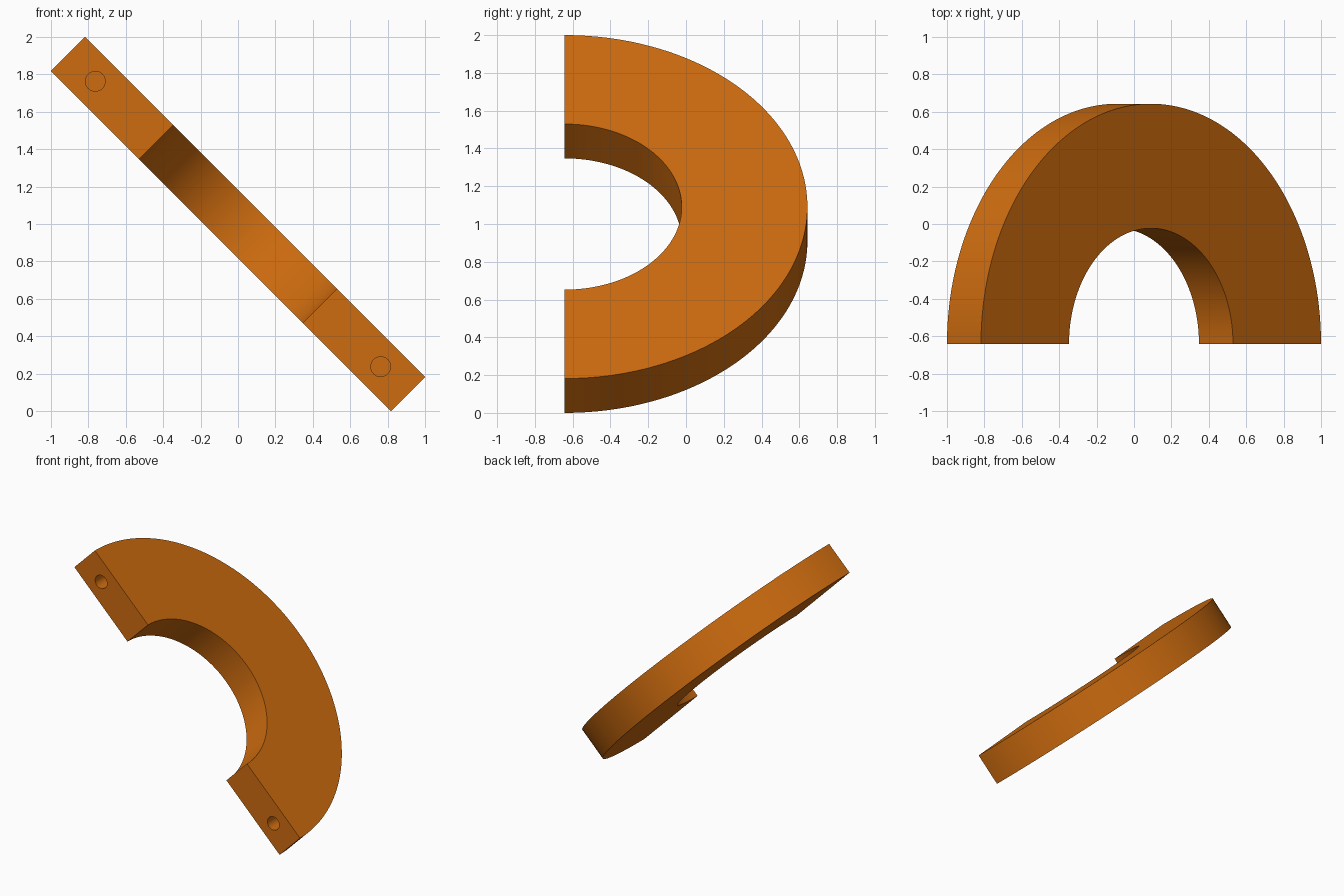
import bpy, bmesh, math
from mathutils import Matrix, Vector

if "Cube" in bpy.data.objects:
    bpy.data.objects.remove(bpy.data.objects["Cube"], do_unlink=True)

THICK = 0.2571      # plate thickness
R_OUT = 1.2856      # outer radius
R_IN = 0.62         # inner radius
HOLE_R = 0.053      # blind hole radius
HOLE_X = 1.079      # hole distance from the ring centre
HOLE_DEPTH = 0.3
SEGS = 96

# Orange material
orange = bpy.data.materials.new("orange")
orange.use_nodes = True
color = (0.61, 0.149, 0.0048, 1)
orange.diffuse_color = color
orange.node_tree.nodes["Principled BSDF"].inputs["Base Color"].default_value = color


def make_object(name, bm):
    bmesh.ops.recalc_face_normals(bm, faces=bm.faces)
    mesh = bpy.data.meshes.new(name)
    bm.to_mesh(mesh)
    bm.free()
    mesh.materials.append(orange)
    obj = bpy.data.objects.new(name, mesh)
    bpy.context.collection.objects.link(obj)
    return obj


# Half ring: a rectangular section swept half a turn, open ends capped
bm = bmesh.new()
h = THICK / 2
section = [bm.verts.new(p) for p in
           ((R_IN, 0, -h), (R_OUT, 0, -h), (R_OUT, 0, h), (R_IN, 0, h))]
start = bm.faces.new(section)
edges = list(start.edges)
swept = bmesh.ops.spin(bm, geom=edges, cent=(0, 0, 0), axis=(0, 0, 1),
                       angle=math.pi, steps=SEGS, use_duplicate=False)
last = [g for g in swept["geom_last"] if isinstance(g, bmesh.types.BMEdge)]
bmesh.ops.contextual_create(bm, geom=last)
half_ring = make_object("half_ring", bm)

# Blind bolt holes in both flat ends
bm = bmesh.new()
for side in (-1, 1):
    bmesh.ops.create_cone(
        bm, cap_ends=True, segments=32, radius1=HOLE_R, radius2=HOLE_R,
        depth=2 * HOLE_DEPTH,
        matrix=Matrix.Translation((side * HOLE_X, 0, 0)) @ Matrix.Rotation(math.pi / 2, 4, 'X'))
cutter = make_object("hole_cutter", bm)
cutter.hide_render = True

bpy.ops.object.select_all(action='DESELECT')
half_ring.select_set(True)
bpy.context.view_layer.objects.active = half_ring
cut = half_ring.modifiers.new("bolt_holes", 'BOOLEAN')
cut.operation = 'DIFFERENCE'
cut.solver = 'EXACT'
cut.object = cutter
bpy.ops.object.modifier_apply(modifier=cut.name)
bpy.data.objects.remove(cutter, do_unlink=True)

# Tilt the plate 45 degrees and stand it on the ground
half_ring.data.transform(Matrix.Translation(Vector((0, -R_OUT / 2, 1)))
                         @ Matrix.Rotation(math.pi / 4, 4, 'Y'))
bpy.ops.object.shade_smooth_by_angle(angle=math.radians(30))
